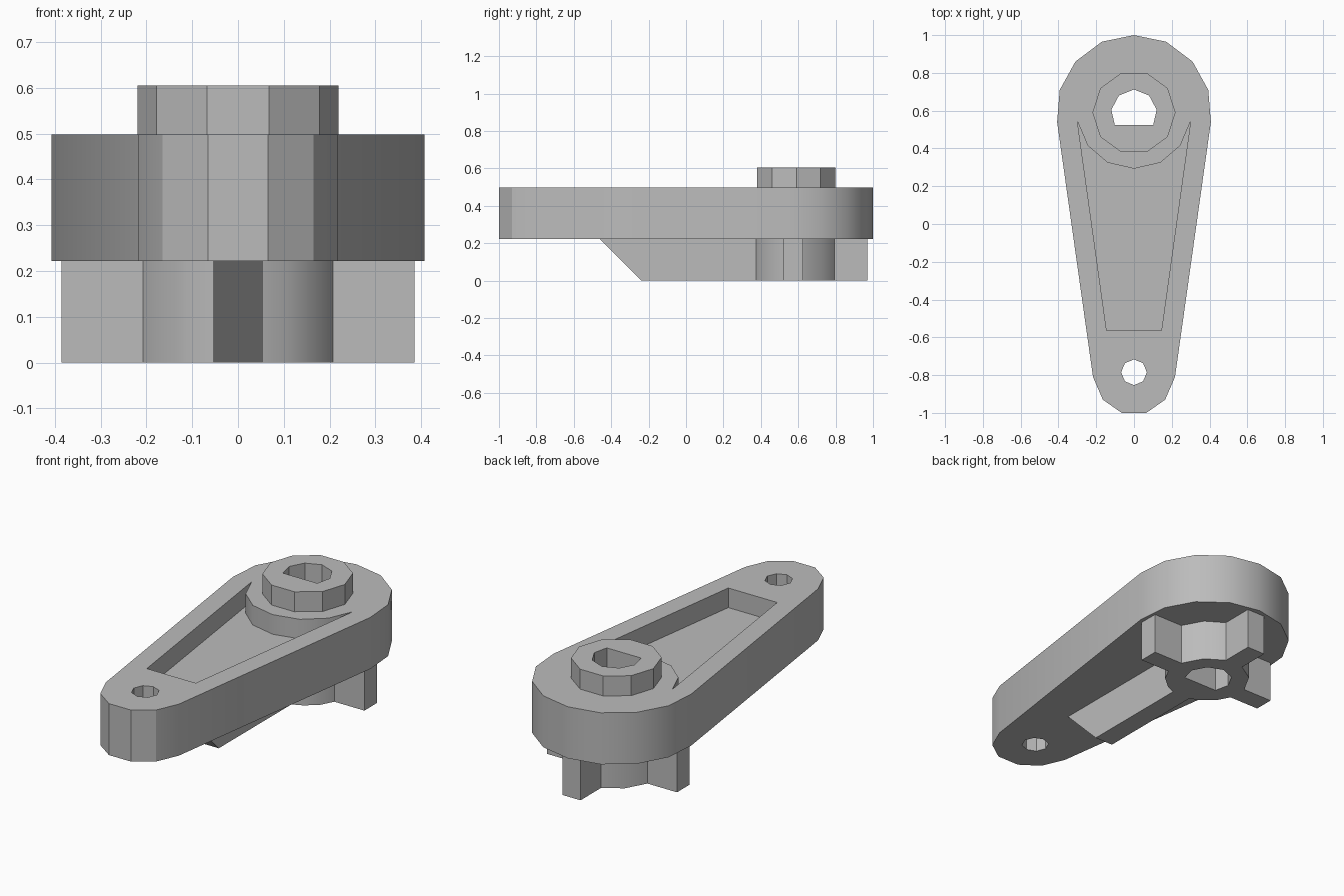
import bpy, bmesh
from math import sin, cos, radians, tau

cube = bpy.data.objects.get("Cube")
if cube:
    bpy.data.objects.remove(cube, do_unlink=True)

grey = bpy.data.materials.new("plain grey")
grey.use_nodes = True
colour = (0.5, 0.5, 0.5, 1)
grey.diffuse_color = colour
grey.node_tree.nodes["Principled BSDF"].inputs["Base Color"].default_value = colour


def mirrored(half):
    """Close a right-hand outline, listed front to back, across x = 0."""
    return half + [(-x, y) for x, y in reversed(half) if x > 0]


def ring(cy, r, n):
    return [(r * cos(tau * i / n), cy + r * sin(tau * i / n)) for i in range(n)]


def prism(name, outline, z0, z1):
    bm = bmesh.new()
    face = bm.faces.new([bm.verts.new((x, y, z0)) for x, y in outline])
    ext = bmesh.ops.extrude_face_region(bm, geom=[face])
    top = [v for v in ext["geom"] if isinstance(v, bmesh.types.BMVert)]
    bmesh.ops.translate(bm, verts=top, vec=(0, 0, z1 - z0))
    bmesh.ops.recalc_face_normals(bm, faces=bm.faces[:])
    mesh = bpy.data.meshes.new(name)
    bm.to_mesh(mesh)
    bm.free()
    mesh.materials.append(grey)
    obj = bpy.data.objects.new(name, mesh)
    bpy.context.collection.objects.link(obj)
    return obj


def select(obj):
    bpy.ops.object.select_all(action="DESELECT")
    obj.select_set(True)
    bpy.context.view_layer.objects.active = obj


def cut(obj, outline, z0=-0.2, z1=1):
    cutter = prism("cutter", outline, z0, z1)
    cutter.hide_render = True
    mod = obj.modifiers.new("cut", "BOOLEAN")
    mod.operation, mod.solver, mod.object = "DIFFERENCE", "EXACT", cutter
    select(obj)
    bpy.ops.object.modifier_apply(modifier=mod.name)
    bpy.data.objects.remove(cutter, do_unlink=True)


ARM_BOTTOM, ARM_TOP, BOSS_TOP = 0.222, 0.498, 0.605

# Tapered lever arm with a sunken pocket and a small pin hole
arm = prism("lever_arm", mirrored([
    (0.065, -1), (0.165, -0.93), (0.217, -0.81), (0.407, 0.54),
    (0.393, 0.71), (0.31, 0.86), (0.17, 0.965), (0, 1)]), ARM_BOTTOM, ARM_TOP)
cut(arm, mirrored([(0.145, -0.565), (0.3, 0.545), (0.245, 0.415),
                   (0.14, 0.325), (0, 0.293)]), ARM_TOP - 0.105)
cut(arm, ring(-0.785, 0.068, 8))

# Raised collar on top
boss = prism("shaft_collar", ring(0.59, 0.22, 10), ARM_TOP, BOSS_TOP)

# Splined hub underneath, with its front rib running out along the arm
hub = prism("splined_hub", mirrored([
    (0.054, -0.24), (0.054, 0.375), (0.11, 0.4), (0.172, 0.453), (0.207, 0.52),
    (0.385, 0.52), (0.385, 0.626), (0.21, 0.626), (0.15, 0.735),
    (0.054, 0.795), (0.054, 0.97)]), 0, ARM_BOTTOM)
for v in hub.data.vertices:
    if v.co.y < 0 and v.co.z > 0.1:
        v.co.y = -0.46  # sloping rib tip

# D-shaped shaft hole through everything
d_hole = mirrored([(0.102, 0.525), (0.12, 0.605), (0.08, 0.68), (0, 0.712)])
for part in (arm, boss, hub):
    cut(part, d_hole)
    select(part)
    bpy.ops.object.shade_smooth_by_angle(angle=radians(30))
